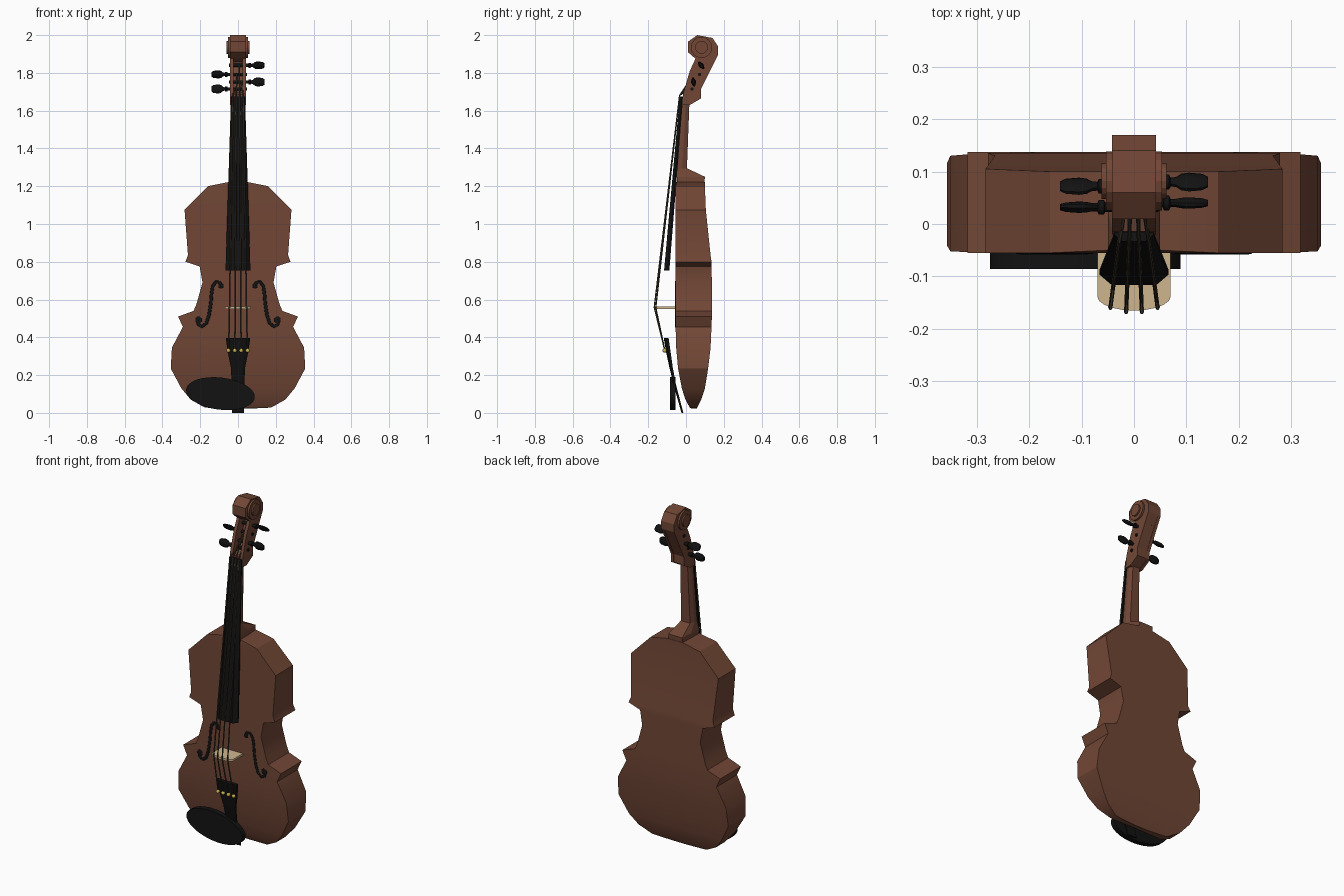
import bpy, bmesh, math
from mathutils import Vector

if "Cube" in bpy.data.objects:
    bpy.data.objects.remove(bpy.data.objects["Cube"])


def mat(name, c):
    m = bpy.data.materials.new(name)
    m.diffuse_color = (*c, 1)
    m.use_nodes = True
    m.node_tree.nodes["Principled BSDF"].inputs["Base Color"].default_value = m.diffuse_color
    return m


WOOD = mat("brown_wood", (0.165, 0.062, 0.036))
BLACK = mat("ebony", (0.006, 0.006, 0.006))
TAN = mat("maple", (0.62, 0.47, 0.27))
GOLD = mat("gold", (0.6, 0.45, 0.08))
WIRE = mat("string_wire", (0.06, 0.045, 0.03))


def loft(name, rings, m, smooth=None):
    """Skin equal-length closed rings and cap both ends."""
    bm = bmesh.new()
    rows = [[bm.verts.new(p) for p in r] for r in rings]
    n = len(rows[0])
    for a, b in zip(rows, rows[1:]):
        for i in range(n):
            j = (i + 1) % n
            bm.faces.new((a[i], a[j], b[j], b[i]))
    bm.faces.new(rows[0])
    bm.faces.new(rows[-1])
    bmesh.ops.recalc_face_normals(bm, faces=bm.faces)
    me = bpy.data.meshes.new(name)
    bm.to_mesh(me)
    bm.free()
    ob = bpy.data.objects.new(name, me)
    bpy.context.collection.objects.link(ob)
    me.materials.append(m)
    if smooth:
        bpy.ops.object.select_all(action='DESELECT')
        ob.select_set(True)
        bpy.context.view_layer.objects.active = ob
        bpy.ops.object.shade_smooth_by_angle(angle=math.radians(smooth))
    return ob


def side_prism(name, yz, x0, x1, m):
    return loft(name, [[(x, y, z) for y, z in yz] for x in (x0, x1)], m)


def disc(name, y, z, r, x, m):
    pts = [(y + r * math.cos(a * math.tau / 16), z + r * math.sin(a * math.tau / 16)) for a in range(16)]
    return side_prism(name, pts, -x, x, m)


def tube(name, pts, r, m, sides=8):
    rings = []
    pts = [Vector(p) for p in pts]
    for i, p in enumerate(pts):
        d = (pts[min(i + 1, len(pts) - 1)] - pts[max(i - 1, 0)]).normalized()
        u = d.cross(Vector((0, 1, 0.01))).normalized()
        v = d.cross(u)
        rings.append([p + r * (u * math.cos(k * math.tau / sides) + v * math.sin(k * math.tau / sides))
                      for k in range(sides)])
    return loft(name, rings, m, 50)


def ball(name, loc, r, m, flat=1):
    bpy.ops.mesh.primitive_uv_sphere_add(segments=12, ring_count=8, radius=r, location=loc)
    ob = bpy.context.object
    ob.name = name
    ob.scale.y = flat
    ob.data.materials.append(m)
    bpy.ops.object.shade_smooth()


# Body: half width, height, front depth, back depth
body = [(.05, 1.222, -.05, .10), (.16, 1.20, -.055, .10), (.283, 1.075, -.055, .105),
        (.265, .835, -.055, .13), (.278, .80, -.055, .135), (.203, .775, -.055, .135),
        (.188, .69, -.055, .137), (.22, .575, -.055, .137), (.235, .54, -.055, .137),
        (.317, .51, -.055, .137), (.292, .455, -.055, .135), (.35, .345, -.052, .13),
        (.356, .235, -.042, .117), (.30, .13, -.022, .10), (.25, .07, -.003, .08),
        (.175, .028, .02, .06), (.05, .022, .03, .055)]
loft("body", [[(-w, f, z), (w, f, z), (w, b, z), (-w, b, z)] for w, z, f, b in body], WOOD, 30)

# Neck and heel: half widths front/back, height, front y, back y
neck = [(.05, .045, 1.17, -.05, .095), (.05, .045, 1.25, -.048, .10), (.04, .03, 1.295, -.046, .005),
        (.033, .022, 1.64, -.02, .018)]
loft("neck", [[(-a, f, z), (a, f, z), (a, (f + b) / 2, z), (c, b, z), (-c, b, z), (-a, (f + b) / 2, z)]
              for a, c, z, f, b in neck], WOOD)

# Fingerboard and nut
loft("fingerboard", [[(-w, b, z), (-w, b - t * .3, z), (-w * .65, b - t, z), (w * .65, b - t, z),
                      (w, b - t * .3, z), (w, b, z)]
                     for w, z, b, t in [(.066, .755, -.088, .028), (.037, 1.675, -.015, .018)]], BLACK)

# Pegbox: two cheeks, a recessed back and a solid foot
cheek = [(-.02, 1.63), (-.015, 1.69), (.02, 1.81), (.05, 1.875), (.09, 1.93), (.17, 1.895),
         (.127, 1.81), (.08, 1.715), (.08, 1.665), (.02, 1.63)]
for s, side in ((-1, "left"), (1, "right")):
    side_prism("pegbox_cheek_" + side, cheek, s * .024, s * .042, WOOD)
side_prism("pegbox_back", [(-.018, 1.635), (-.014, 1.685), (.04, 1.70), (.10, 1.85), (.09, 1.92),
                           (.165, 1.893), (.124, 1.81), (.078, 1.715), (.078, 1.667), (.02, 1.635)],
           -.025, .025, WOOD)

# Scroll with stepped volutes
side_prism("scroll", [(.05, 1.875), (.01, 1.91), (.01, 1.965), (.06, 2.0), (.14, 1.985),
                      (.17, 1.94), (.17, 1.895), (.14, 1.84), (.09, 1.86)], -.042, .042, WOOD)
disc("scroll_volute_outer", .082, 1.935, .056, .053, WOOD)
disc("scroll_volute_inner", .082, 1.935, .034, .062, WOOD)

# Tuning pegs: side, y, z, head twist
pegs = [(1, .08, 1.84, 40), (1, .04, 1.752, 8), (-1, .072, 1.792, 35), (-1, .032, 1.715, -5)]
shape = [(-.047, .009, .009), (.055, .009, .009), (.057, .014, .014), (.067, .014, .014),
         (.07, .008, .009), (.08, .008, .012), (.09, .010, .022), (.105, .011, .025),
         (.13, .009, .022), (.141, .006, .014)]
for i, (s, y, z, tw) in enumerate(pegs):
    t = math.radians(tw)
    rings = []
    for x, thin, wide in shape:
        ring = []
        for k in range(10):
            a, b = thin * math.cos(k * math.tau / 10), wide * math.sin(k * math.tau / 10)
            ring.append((s * x, y + a * math.cos(t) - b * math.sin(t), z + a * math.sin(t) + b * math.cos(t)))
        rings.append(ring)
    loft(f"tuning_peg_{i + 1}", rings, BLACK, 40)

# Bridge: thin plate with an arched front edge
arch = [(.07 * math.cos(a * math.pi / 10), -.138 - .027 * math.sin(a * math.pi / 10)) for a in range(11)]
plate = [(.07, -.053)] + arch + [(-.07, -.053)]
loft("bridge", [[(x, y, z) for x, y in plate] for z in (.55, .562)], TAN)

# Tailpiece: half width, height, front y, thickness
tail = [(.065, .397, -.118, .026), (.054, .32, -.105, .024), (.038, .24, -.088, .018),
        (.033, .15, -.066, .013), (.031, .0, -.024, .01)]
loft("tailpiece", [[(-w, f + t, z), (-w, f + t * .4, z), (-w * .6, f, z), (w * .6, f, z),
                    (w, f + t * .4, z), (w, f + t, z)] for w, z, f, t in tail], BLACK)

# Strings and fine tuners
order = [3, 2, 1, 0]
for i in range(4):
    k = i - 1.5
    crown = -.168 if abs(k) < 1 else -.16
    s, py, pz, _ = pegs[(3, 2, 0, 1)[i]]
    tube(f"string_{i + 1}", [(k * .033, -.112, .33), (k * .03, crown, .558),
                             (k * .019, -.034, 1.68), (k * .012, py - .009, pz)], .004, WIRE, 6)
    ball(f"fine_tuner_{i + 1}", (k * .034, -.113, .33), .011, GOLD)

# Chin rest: tilted oval
oval, tilt = [], math.radians(-7)
for i in range(32):
    u, v = .183 * math.cos(i * math.tau / 32), .085 * math.sin(i * math.tau / 32)
    oval.append((-.093 + u * math.cos(tilt) - v * math.sin(tilt), .102 + u * math.sin(tilt) + v * math.cos(tilt)))
loft("chin_rest", [[(x, y, z) for x, z in oval] for y in (-.086, -.055)], BLACK, 30)

# Sound holes, mirrored
hole = [(.088, .672), (.098, .692), (.118, .692), (.134, .67), (.14, .63), (.144, .58),
        (.153, .52), (.168, .475), (.19, .457), (.21, .468), (.215, .49)]
for s, side in ((-1, "left"), (1, "right")):
    ob = tube("sound_hole_" + side, [(s * x, 0, z) for x, z in hole], .009, BLACK)
    ob.scale.y = .3
    ob.location.y = -.055
    for n, (x, z), r in (("upper", (.09, .672), .014), ("lower", (.208, .492), .018)):
        ball(f"sound_hole_{n}_eye_{side}", (s * x, -.055, z), r, BLACK, .2)
